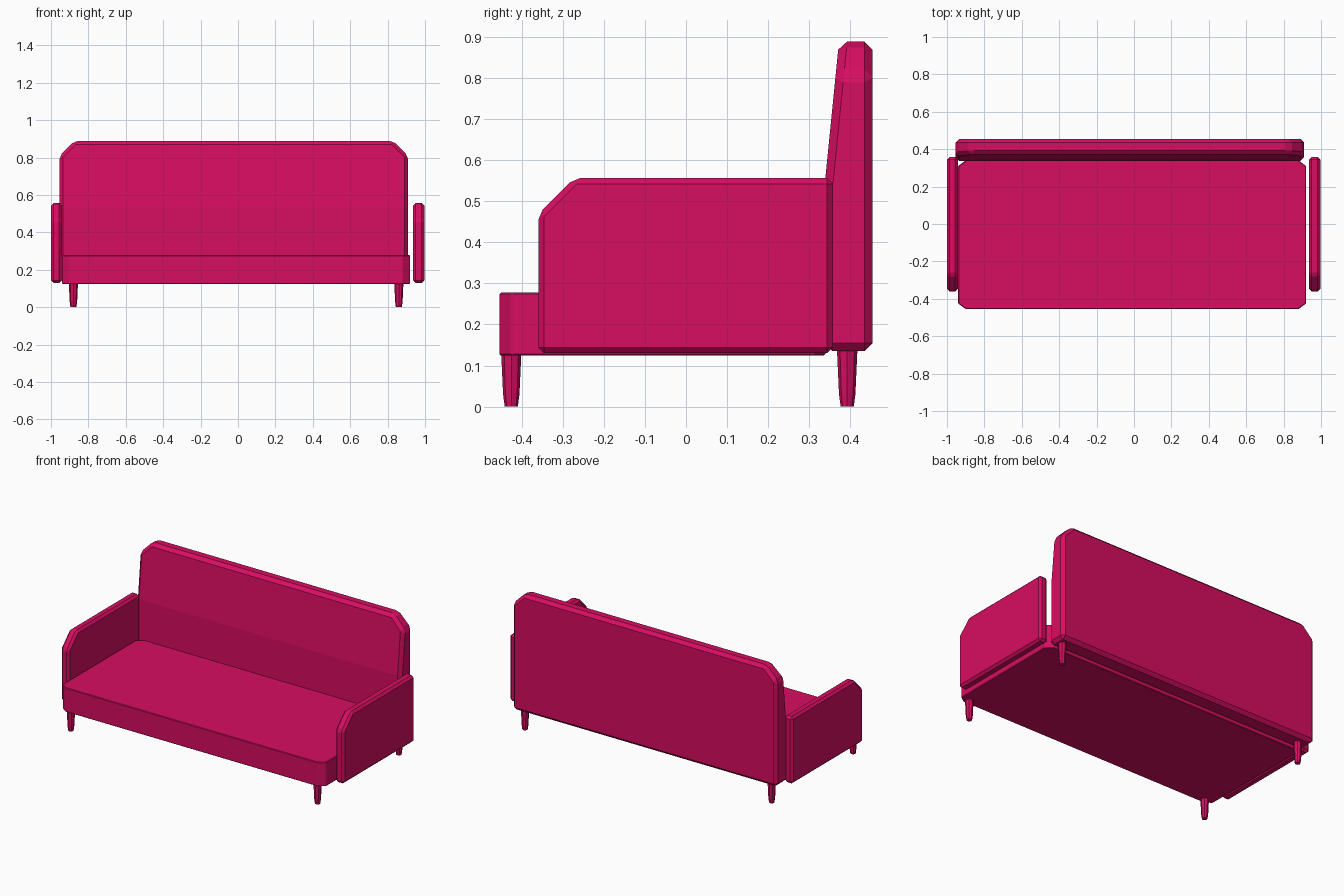
import bpy, bmesh
from mathutils import Vector

default = bpy.data.objects.get("Cube")
if default:
    bpy.data.objects.remove(default, do_unlink=True)

# Single upholstery colour
pink = bpy.data.materials.new("raspberry_pink")
pink.use_nodes = True
colour = (0.68, 0.004, 0.12, 1)
pink.diffuse_color = colour
pink.node_tree.nodes["Principled BSDF"].inputs["Base Color"].default_value = colour


def finish(name, bm):
    bmesh.ops.recalc_face_normals(bm, faces=bm.faces)
    mesh = bpy.data.meshes.new(name)
    bm.to_mesh(mesh)
    bm.free()
    mesh.materials.append(pink)
    obj = bpy.data.objects.new(name, mesh)
    bpy.context.collection.objects.link(obj)
    return obj


def prism(outline, place, start, end, bevel):
    """Extrude a 2D outline; place(a, b, depth) maps it into space."""
    bm = bmesh.new()
    face = bm.faces.new([bm.verts.new(place(a, b, start)) for a, b in outline])
    extruded = bmesh.ops.extrude_face_region(bm, geom=[face])["geom"]
    shift = Vector(place(0, 0, end)) - Vector(place(0, 0, start))
    bmesh.ops.translate(bm, vec=shift,
                        verts=[v for v in extruded if isinstance(v, bmesh.types.BMVert)])
    if face.is_valid and len(bm.faces) < len(outline) + 2:
        bm.faces.new(list(face.verts))
    bmesh.ops.recalc_face_normals(bm, faces=bm.faces)
    bmesh.ops.bevel(bm, geom=bm.edges[:], offset=bevel, offset_type='OFFSET',
                    segments=1, profile=0.5, affect='EDGES', clamp_overlap=True)
    return bm


# Seat block with clipped corners
x0, x1, y0, y1, c, d = -0.94, 0.92, -0.455, 0.34, 0.04, 0.03
seat_outline = [(x0 + c, y0), (x1 - c, y0), (x1, y0 + d), (x1, y1 - d),
                (x1 - c, y1), (x0 + c, y1), (x0, y1 - d), (x0, y0 + d)]
finish("seat", prism(seat_outline, lambda a, b, t: (a, b, t), 0.124, 0.278, 0.004))

# Backrest: clipped top corners, front leaning back above the bend
back_outline = [(-0.955, 0.135), (0.91, 0.135), (0.91, 0.81),
                (0.83, 0.89), (-0.875, 0.89), (-0.955, 0.81)]
bm = prism(back_outline, lambda a, b, t: (a, t, b), 0.337, 0.455, 0.02)
bend = 0.53
bmesh.ops.bisect_plane(bm, geom=bm.verts[:] + bm.edges[:] + bm.faces[:],
                       plane_co=(0, 0, bend), plane_no=(0, 0, 1))
for v in bm.verts:
    if v.co.y < 0.395 and v.co.z > bend:
        v.co.y += 0.1 * (v.co.z - bend)
finish("backrest", bm)

# Armrests with a clipped front top corner
arm_outline = [(-0.36, 0.13), (0.358, 0.13), (0.358, 0.557),
               (-0.272, 0.557), (-0.36, 0.469)]
for name, inner, outer in (("right_armrest", -1.0, -0.942), ("left_armrest", 0.936, 0.996)):
    finish(name, prism(arm_outline, lambda a, b, t: (t, a, b), inner, outer, 0.014))

# Tapered eight-sided legs
leg_profile = [(0.016, 0.0), (0.020, 0.03), (0.025, 0.14)]
for side, x in (("right", -0.88), ("left", 0.86)):
    for end, y in (("front", -0.426), ("back", 0.393)):
        bm = bmesh.new()
        rings = []
        for radius, z in leg_profile:
            ring = bmesh.ops.create_circle(bm, segments=8, radius=radius)["verts"]
            for v in ring:
                v.co += Vector((x, y, z))
            rings.append(ring)
        for low, high in zip(rings, rings[1:]):
            for i in range(8):
                j = (i + 1) % 8
                bm.faces.new((low[i], low[j], high[j], high[i]))
        bm.faces.new(rings[0])
        bm.faces.new(rings[-1])
        finish(f"{end}_{side}_leg", bm)
